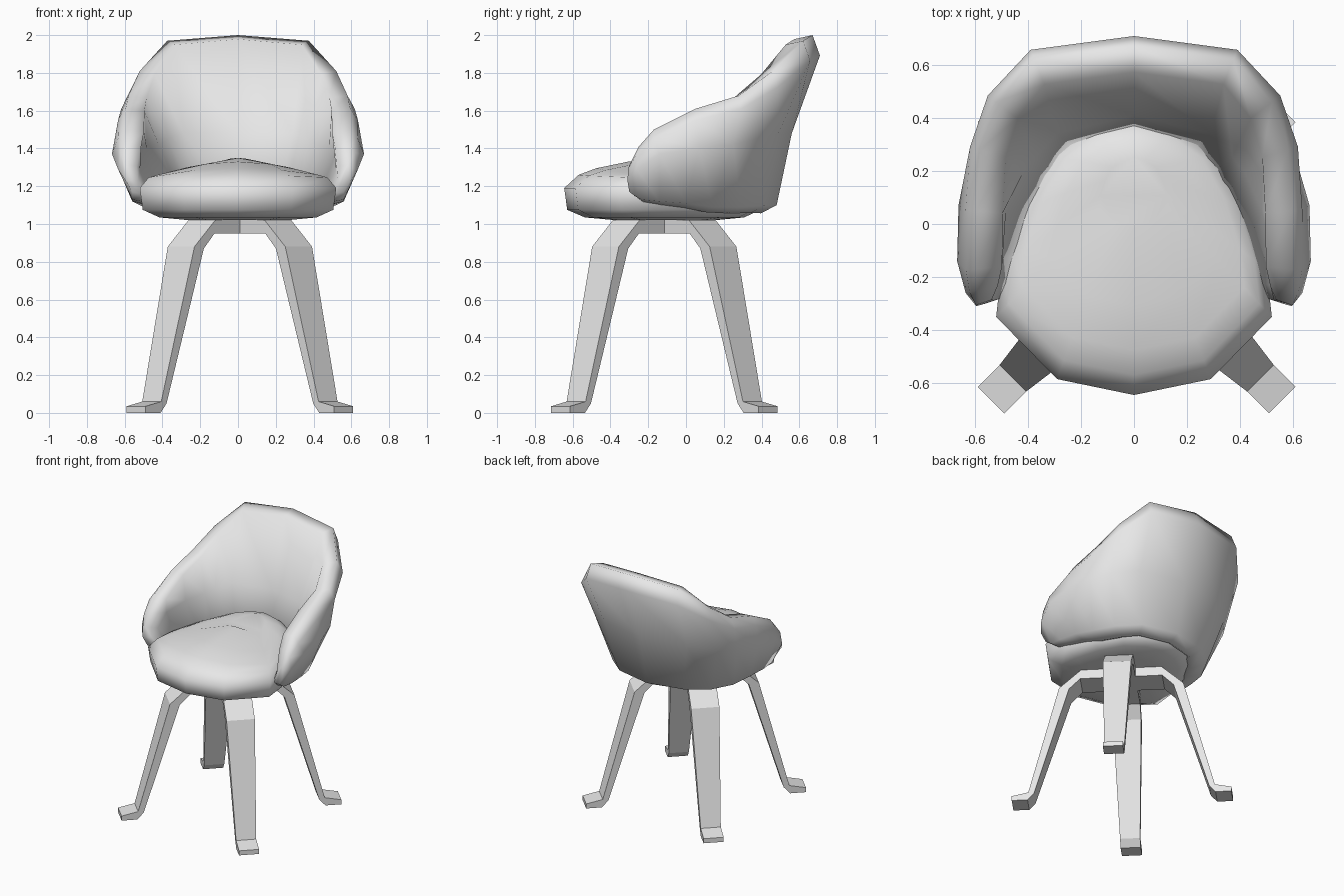
import bpy
import bmesh
from math import sin, cos, radians
from mathutils import Vector, Matrix

default_cube = bpy.data.objects.get("Cube")
if default_cube:
    bpy.data.objects.remove(default_cube, do_unlink=True)

# One light grey finish for the whole chair
grey = bpy.data.materials.new("light_grey")
grey.use_nodes = True
colour = (0.8, 0.8, 0.8, 1)
grey.diffuse_color = colour
for node in grey.node_tree.nodes:
    if node.type == "BSDF_PRINCIPLED":
        node.inputs["Base Color"].default_value = colour


def finish(name, bm, smooth):
    """Turn a bmesh into a named, shaded object."""
    bmesh.ops.recalc_face_normals(bm, faces=bm.faces)
    mesh = bpy.data.meshes.new(name)
    bm.to_mesh(mesh)
    bm.free()
    mesh.materials.append(grey)
    for polygon in mesh.polygons:
        polygon.use_smooth = smooth
    obj = bpy.data.objects.new(name, mesh)
    bpy.context.collection.objects.link(obj)
    return obj


def loft(name, rings, smooth=True):
    """Skin a list of closed rings and cap both ends."""
    bm = bmesh.new()
    loops = [[bm.verts.new(point) for point in ring] for ring in rings]
    for first, second in zip(loops, loops[1:]):
        count = len(first)
        for i in range(count):
            j = (i + 1) % count
            bm.faces.new((first[i], first[j], second[j], second[i]))
    for end in (loops[0], loops[-1]):
        bm.faces.new(end)
    return finish(name, bm, smooth)


# Crossed bent legs: each bar is one mirrored profile, narrowing to the feet
half_profile = [(0.285, 1.02), (0.44, 0.88), (0.66, 0.06), (0.777, 0.035),
                (0.777, 0), (0.665, 0), (0.62, 0.05), (0.37, 0.87), (0.29, 0.95)]
profile = half_profile + [(-r, z) for r, z in reversed(half_profile)]


def leg_half_width(z):
    return 0.071 + 0.029 * min(1, max(0, (z - 0.06) / 0.8))


for name, angle in (("leg_bar_left", 45), ("leg_bar_right", -45)):
    placement = Matrix.Translation((0.01, -0.115, 0)) @ Matrix.Rotation(radians(angle), 4, "Z")
    loft(name, [[placement @ Vector((r, side * leg_half_width(z), z)) for r, z in profile]
                for side in (-1, 1)], smooth=False)

# Seat cushion: one outline stacked at several scales, with a crowned top
half_outline = [(0.29, -0.585), (0.52, -0.35), (0.5, -0.17), (0.43, 0.06),
                (0.32, 0.26), (0.17, 0.37)]
outline = ([(0, -0.645)] + half_outline + [(0, 0.41)]
           + [(-x, y) for x, y in reversed(half_outline)])
# Each layer is scale, centre y, height, crown
layers = [(0.5, -0.1, 1.02, 0), (0.8, -0.1, 1.035, 0), (0.97, -0.1, 1.075, 0),
          (1, 0, 1.19, 0), (0.91, 0.2, 1.26, 0.05), (0.8, 0.2, 1.295, 0.12),
          (0.6, 0.2, 1.33, 0.15), (0.25, 0.2, 1.35, 0.15)]
loft("seat_cushion", [[(x * s, mid + (y - mid) * s, z - crown * x * x) for x, y in outline]
                      for s, mid, z, crown in layers])

# Wrap-around back: stations from the middle of the back to the arm tip
# Each station is inward angle, thickness, outer bottom, outer middle, crest
stations = [
    (0, 0.15, (0, 0.48, 1.1), (0, 0.56, 1.48), (0, 0.67, 2)),
    (22, 0.16, (0.27, 0.42, 1.1), (0.35, 0.49, 1.48), (0.375, 0.62, 1.97)),
    (52, 0.19, (0.42, 0.29, 1.09), (0.52, 0.37, 1.45), (0.52, 0.46, 1.81)),
    (73, 0.2, (0.5, 0.14, 1.09), (0.61, 0.25, 1.42), (0.58, 0.28, 1.68)),
    (85, 0.18, (0.54, 0, 1.11), (0.662, 0.07, 1.4), (0.595, 0.05, 1.61)),
    (95, 0.15, (0.56, -0.14, 1.12), (0.667, -0.14, 1.37), (0.595, -0.17, 1.5)),
    (103, 0.12, (0.56, -0.24, 1.13), (0.635, -0.26, 1.29), (0.59, -0.25, 1.41)),
    (108, 0.07, (0.56, -0.3, 1.17), (0.595, -0.31, 1.23), (0.58, -0.3, 1.31)),
]


def section(angle, thickness, bottom, middle, crest):
    """Closed padded cross-section of the back at one station."""
    inward = Vector((-sin(radians(angle)), -cos(radians(angle)), 0))
    up = Vector((0, 0, 1))
    bottom, middle, crest = Vector(bottom), Vector(middle), Vector(crest)
    step = 0.12 * (crest.z - bottom.z)
    rim = min(0.1, thickness * 0.65)
    return [
        bottom,
        middle,
        crest - inward * rim * 0.4 - up * step,
        crest,
        crest + inward * rim - up * step * 0.2,
        middle + inward * thickness,
        bottom + inward * thickness,
        bottom + inward * thickness * 0.55 - up * step * 0.4,
    ]


half_back = [section(*station) for station in stations]
mirrored = [[Vector((-p.x, p.y, p.z)) for p in ring] for ring in half_back[1:]]
loft("wrap_around_back", mirrored[::-1] + half_back)
